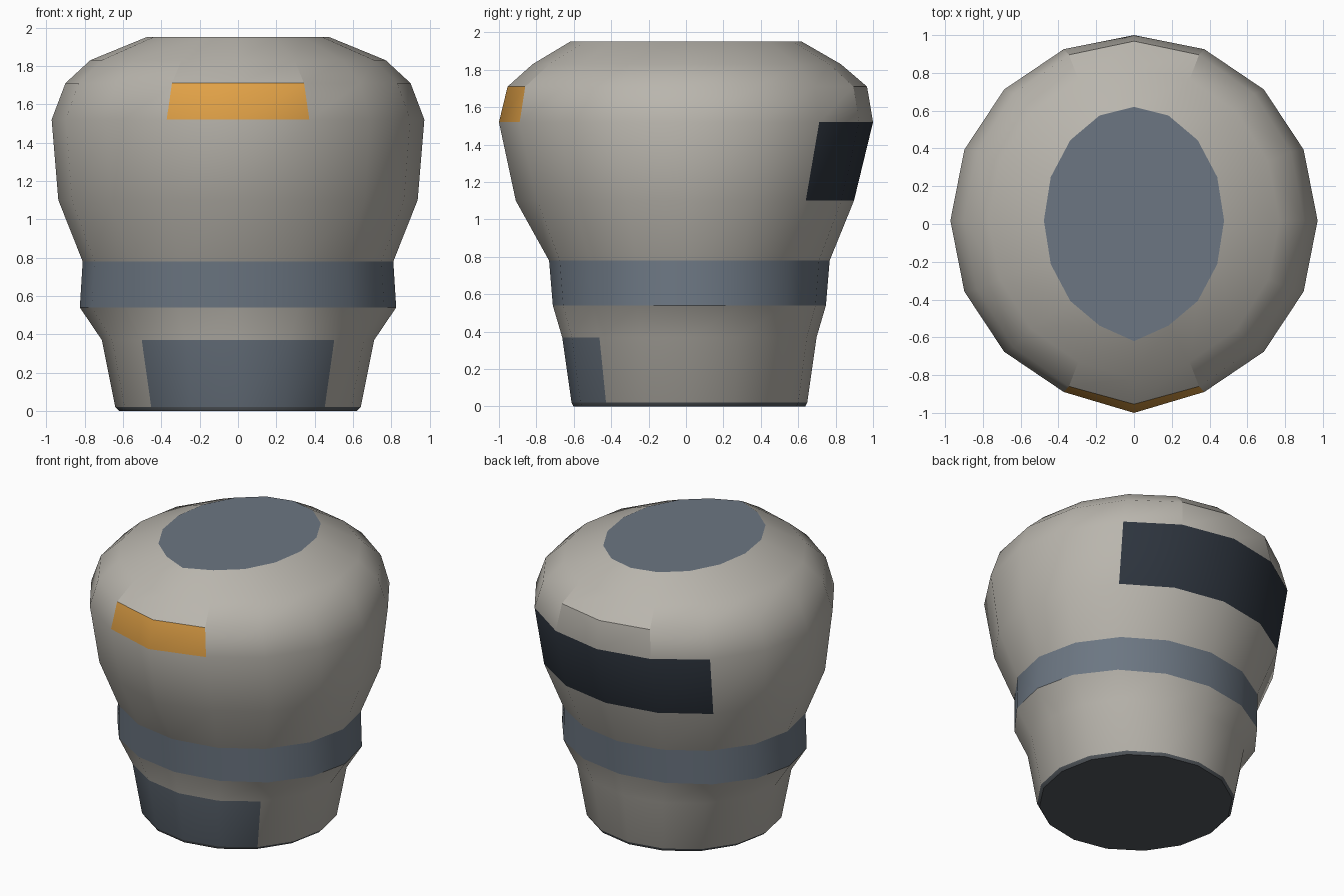
import bpy, bmesh, math

cube = bpy.data.objects.get("Cube")
if cube:
    bpy.data.objects.remove(cube, do_unlink=True)


def make_material(name, rgb):
    mat = bpy.data.materials.new(name)
    mat.use_nodes = True
    mat.diffuse_color = (*rgb, 1)
    mat.node_tree.nodes["Principled BSDF"].inputs["Base Color"].default_value = (*rgb, 1)
    return mat


names = ["warm_grey", "slate", "dark_panel", "amber", "dark_base"]
colours = [(0.485, 0.463, 0.418), (0.15, 0.183, 0.225), (0.026, 0.034, 0.047),
           (0.82, 0.39, 0.068), (0.088, 0.1, 0.112)]
materials = [make_material(n, c) for n, c in zip(names, colours)]
GREY, SLATE, PANEL, AMBER, BASE = range(len(names))

SIDES = 16
CENTRE_Y = 0.018
# Oval rings from the base up: height, half width, half depth, front point offset
rings = [
    (0.00, 0.62, 0.62, 0),
    (0.02, 0.64, 0.63, 0),
    (0.37, 0.71, 0.68, 0),
    (0.54, 0.825, 0.73, 0),
    (0.78, 0.81, 0.75, 0),
    (1.10, 0.937, 0.88, 0.048),
    (1.52, 0.972, 0.982, 0.036),
    (1.71, 0.90, 0.95, 0.022),
    (1.83, 0.77, 0.81, 0.028),
    (1.95, 0.477, 0.602, 0.036),
]
FRONT = SIDES * 3 // 4
BACK = SIDES // 4
COLLAR, MARKER = 3, 6


def near(side, middle, reach):
    return middle - reach <= side < middle + reach


def face_material(level, side):
    """Pick the colour of a wall face from its level and its side."""
    if level == 0:
        return BASE
    if level == 1 and near(side, FRONT, 2):          # front plate on the neck
        return SLATE
    if level == COLLAR:                              # collar band
        return SLATE
    if level == 5 and near(side, BACK, 2):           # back panel
        return PANEL
    if level == MARKER and near(side, FRONT, 1):     # front marker
        return AMBER
    return GREY


# Loft the rings into one closed shell
bm = bmesh.new()
loops = []
for z, rx, ry, offset in rings:
    loop = []
    for i in range(SIDES):
        a = math.tau * i / SIDES
        y = CENTRE_Y + ry * math.sin(a) - (offset if i == FRONT else 0)
        loop.append(bm.verts.new((rx * math.cos(a), y, z)))
    loops.append(loop)

for level, (low, high) in enumerate(zip(loops, loops[1:])):
    for i in range(SIDES):
        j = (i + 1) % SIDES
        face = bm.faces.new((low[i], low[j], high[j], high[i]))
        face.material_index = face_material(level, i)

# Flat caps
bottom = bm.faces.new(loops[0][::-1])
bottom.material_index = BASE
top = bm.faces.new(loops[-1])
top.material_index = SLATE


# Crisp borders round the caps, the collar and the front and back marker fields
def crease(a, b):
    bm.edges.get((a, b)).smooth = False


for edge in list(top.edges) + list(bottom.edges):
    edge.smooth = False
for i in range(SIDES):
    j = (i + 1) % SIDES
    for loop in (loops[COLLAR], loops[COLLAR + 1]):
        crease(loop[i], loop[j])
    if near(i, FRONT, 1) or near(i, BACK, 1):
        crease(loops[MARKER + 1][i], loops[MARKER + 1][j])
for middle in (FRONT, BACK):
    for i in (middle - 1, middle + 1):
        crease(loops[MARKER][i], loops[MARKER + 1][i])
        crease(loops[MARKER + 1][i], loops[MARKER + 2][i])

mesh = bpy.data.meshes.new("rounded_head")
bm.to_mesh(mesh)
bm.free()
for mat in materials:
    mesh.materials.append(mat)
head = bpy.data.objects.new("rounded_head", mesh)
bpy.context.collection.objects.link(head)

# Smooth walls, keeping the crisp borders
bpy.ops.object.select_all(action="DESELECT")
head.select_set(True)
bpy.context.view_layer.objects.active = head
bpy.ops.object.shade_smooth_by_angle(angle=math.radians(45), keep_sharp_edges=True)
